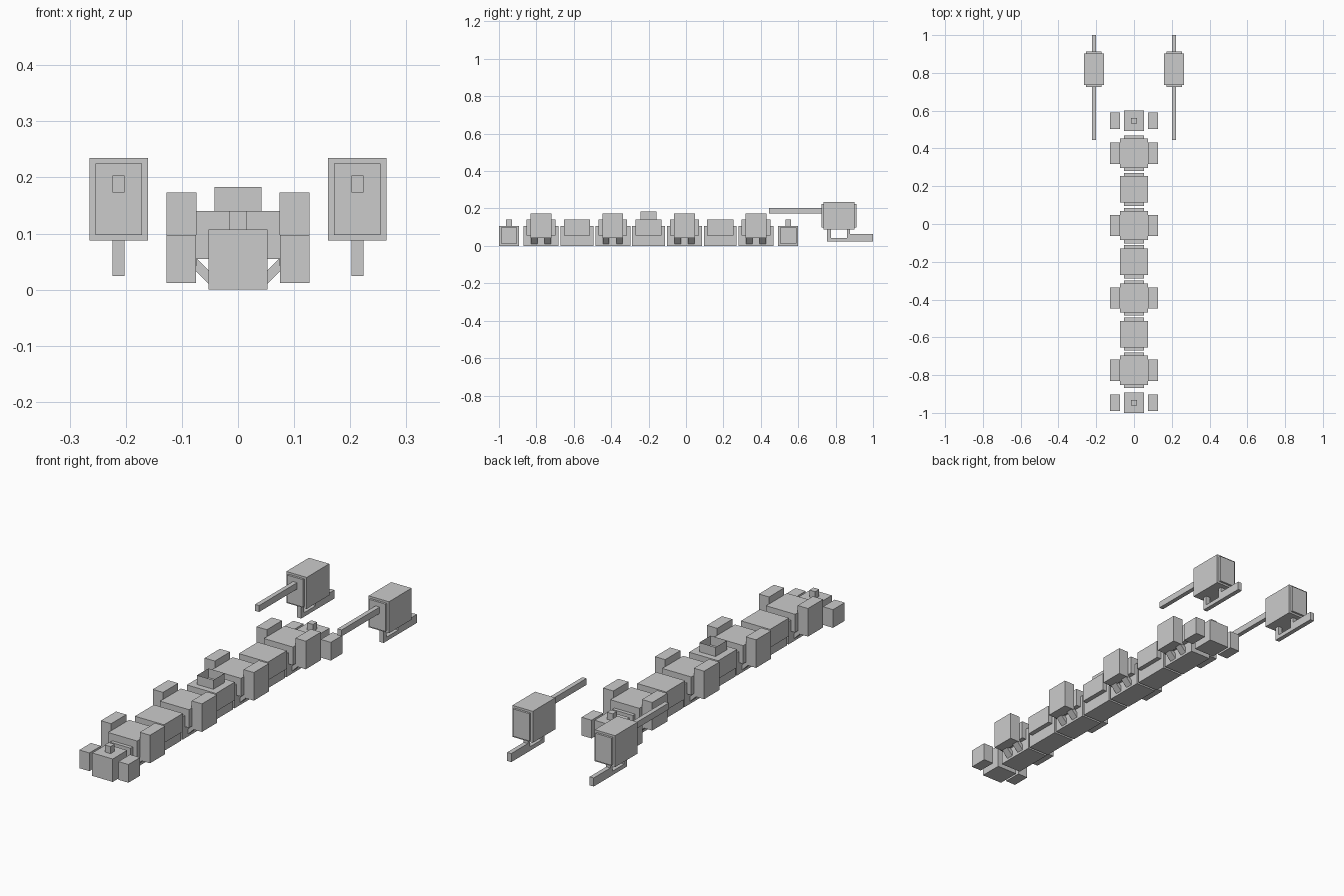
import bpy, bmesh, math
from mathutils import Matrix

if "Cube" in bpy.data.objects:
    bpy.data.objects.remove(bpy.data.objects["Cube"])


def finish(name, bm):
    bmesh.ops.recalc_face_normals(bm, faces=bm.faces)
    mesh = bpy.data.meshes.new(name)
    bm.to_mesh(mesh)
    bm.free()
    ob = bpy.data.objects.new(name, mesh)
    bpy.context.collection.objects.link(ob)
    return ob


def box(name, x, y, z, tilt=0.0):
    """Box from (min, max) ranges, optionally tilted about y."""
    bm = bmesh.new()
    bmesh.ops.create_cube(bm, size=1)
    mid = [(a + b) / 2 for a, b in (x, y, z)]
    size = [b - a for a, b in (x, y, z)]
    bm.transform(Matrix.Translation(mid) @ Matrix.Rotation(tilt, 4, 'Y')
                 @ Matrix.Diagonal((*size, 1)))
    return finish(name, bm)


def span(c, half):
    return (c - half, c + half)


def mirrored(ob):
    """Mirror a right-hand part across x = 0."""
    ob.modifiers.new("mirror", 'MIRROR').use_axis[0] = True
    return ob


def prism(name, x, profile):
    """Extrude a (y, z) outline along x."""
    bm = bmesh.new()
    face = bm.faces.new([bm.verts.new((x[0], y, z)) for y, z in profile])
    ext = bmesh.ops.extrude_face_region(bm, geom=[face])
    bmesh.ops.translate(bm, vec=(x[1] - x[0], 0, 0),
                        verts=[v for v in ext['geom'] if isinstance(v, bmesh.types.BMVert)])
    return finish(name, bm)


MID = -0.2       # middle of the segmented body
PITCH = 0.1915   # distance between segments

# Seven segments, alternating wide (with side pods) and plain
for i in range(-3, 4):
    y = MID + i * PITCH
    wide = i % 2 == 1
    box("segment_base", (-0.053, 0.053), span(y, 0.0935 if wide else 0.088), (0, 0.107))
    box("segment_body", (-0.075, 0.075), span(y, 0.077 if wide else 0.07), (0.055, 0.14))
    if wide:
        mirrored(box("side_pod", (0.074, 0.127), span(y, 0.056), (0.042, 0.173)))
        for s in (-1, 1):
            mirrored(box("pod_strut", span(0.066, 0.035), span(y + s * 0.036, 0.017),
                         span(0.036, 0.0085), -math.pi / 4))

# Open-topped collar on the middle segment
collar = box("collar", (-0.042, 0.042), span(MID, 0.042), (0.14, 0.183))
bm = bmesh.new()
bm.from_mesh(collar.data)
bmesh.ops.delete(bm, geom=[f for f in bm.faces if abs(f.normal.z) > 0.5], context='FACES')
bm.to_mesh(collar.data)
bm.free()

# End blocks with a stud on top and loose side boxes
for s in (-1, 1):
    y = MID + s * 0.7465
    box("end_block", (-0.053, 0.053), span(y, 0.0535), (0, 0.107))
    box("end_stud", (-0.015, 0.015), span(y, 0.015), (0.107, 0.14))
    mirrored(box("end_side_box", (0.075, 0.127), span(y, 0.043), (0.012, 0.097)))

# Pair of separate housings with barrel and handle
mirrored(box("housing", (0.16, 0.265), (0.735, 0.902), (0.088, 0.235)))
mirrored(box("housing_end_plates", (0.171, 0.254), (0.725, 0.912), (0.097, 0.225)))
mirrored(box("barrel", (0.2025, 0.2235), (0.445, 0.73), (0.173, 0.203)))
mirrored(prism("handle", (0.2025, 0.2235), [
    (0.755, 0.095), (0.755, 0.024), (1.0, 0.024), (1.0, 0.064), (0.878, 0.064),
    (0.878, 0.095), (0.862, 0.095), (0.862, 0.043), (0.775, 0.043), (0.775, 0.095)]))
